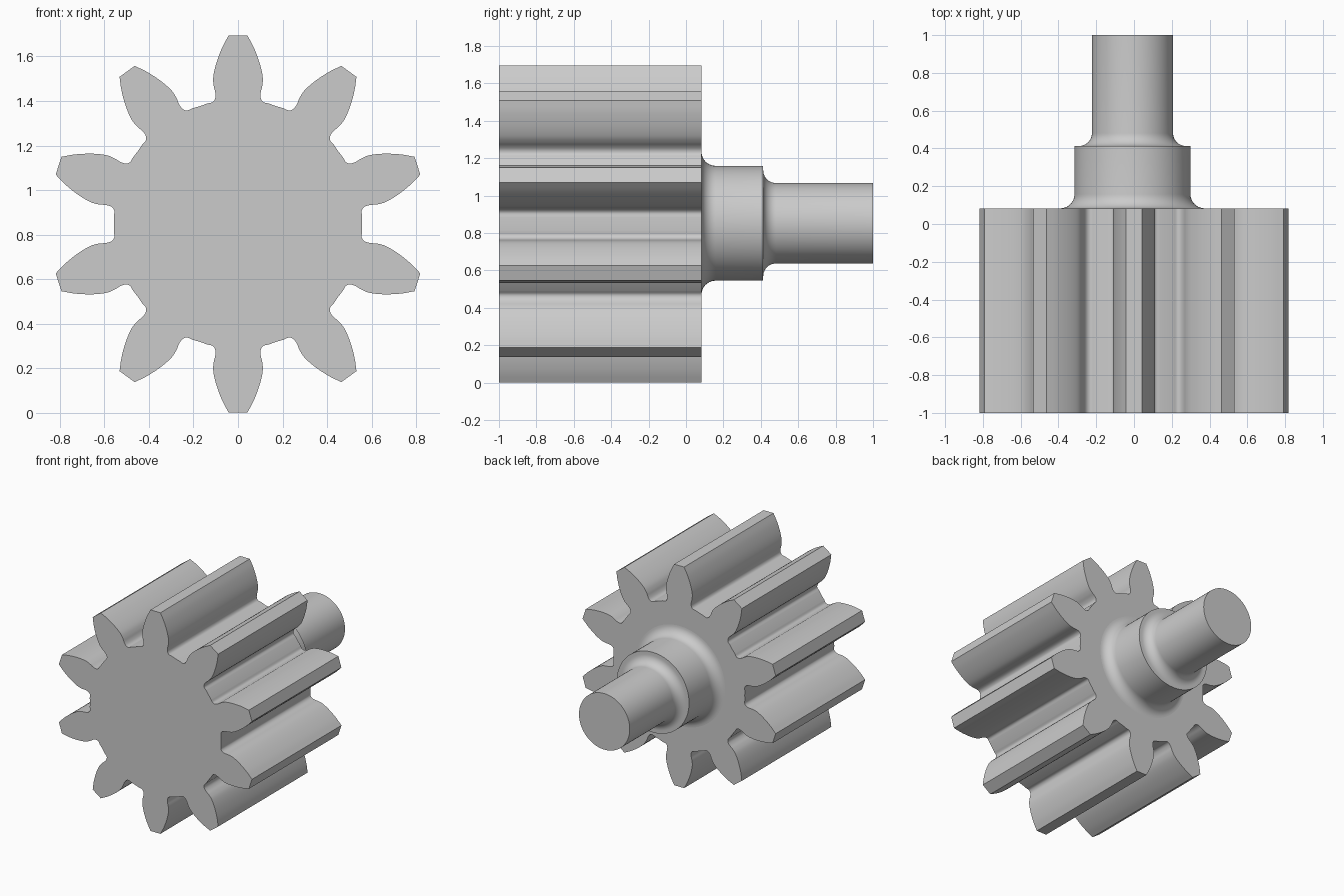
import bpy, bmesh
from math import sin, cos, pi, radians
from mathutils import Vector

cube = bpy.data.objects.get("Cube")
if cube:
    bpy.data.objects.remove(cube, do_unlink=True)

steel = bpy.data.materials.new("grey steel")
steel.use_nodes = True
steel.diffuse_color = (0.6, 0.6, 0.6, 1)
steel.node_tree.nodes["Principled BSDF"].inputs["Base Color"].default_value = (0.6, 0.6, 0.6, 1)

TEETH = 10
CENTRE_Z = 0.848
FRONT, FACE, STEP, END = -1.0, 0.083, 0.413, 1.0


def finish(name, bm):
    bmesh.ops.recalc_face_normals(bm, faces=bm.faces)
    mesh = bpy.data.meshes.new(name)
    bm.to_mesh(mesh)
    bm.free()
    mesh.materials.append(steel)
    obj = bpy.data.objects.new(name, mesh)
    bpy.context.collection.objects.link(obj)
    bpy.ops.object.select_all(action='DESELECT')
    obj.select_set(True)
    bpy.context.view_layer.objects.active = obj
    bpy.ops.object.shade_smooth_by_angle(angle=radians(30))
    return obj


def smooth_curve(points, steps):
    """Catmull-Rom curve through the points."""
    p = [2 * points[0] - points[1]] + points + [2 * points[-1] - points[-2]]
    out = []
    for a, b, c, d in zip(p, p[1:], p[2:], p[3:]):
        for i in range(steps):
            t = i / steps
            out.append(0.5 * (2 * b + (c - a) * t + (2 * a - 5 * b + 4 * c - d) * t ** 2
                              + (3 * b - a - 3 * c + d) * t ** 3))
    return out + [points[-1]]


# Gear: one tooth flank from tip to valley, mirrored and repeated around
flank = [Vector(p) for p in [(0.042, 0.847), (0.072, 0.79), (0.098, 0.72), (0.111, 0.66),
                             (0.109, 0.62), (0.102, 0.59), (0.102, 0.565), (0.114, 0.547),
                             (0.138, 0.541)]]
right = smooth_curve(flank, 4) + [Vector((sin(pi / TEETH), cos(pi / TEETH))) * 0.556]
left = [Vector((-p.x, p.y)) for p in reversed(right)]
tooth = left[1:] + right

bm = bmesh.new()
ring = []
for k in range(TEETH):
    a = 2 * pi * k / TEETH
    for p in tooth:
        ring.append(bm.verts.new((p.x * cos(a) + p.y * sin(a), FRONT,
                                  CENTRE_Z + p.y * cos(a) - p.x * sin(a))))
front = bm.faces.new(ring)
extruded = bmesh.ops.extrude_face_region(bm, geom=[front], use_keep_orig=True)
moved = [g for g in extruded["geom"] if isinstance(g, bmesh.types.BMVert)]
bmesh.ops.translate(bm, verts=moved, vec=(0, FACE - FRONT, 0))
finish("gear", bm)


# Shaft: stepped profile of (radius, y) with a concave fillet at each shoulder
def fillet(radius, y, size, steps=10):
    return [(radius + size * (1 - sin(t)), y + size * (1 - cos(t)))
            for t in (pi / 2 * i / steps for i in range(steps + 1))]


HUB_R, SHAFT_R = 0.307, 0.215
profile = (fillet(HUB_R, FACE, 0.075) + [(HUB_R, STEP)]
           + fillet(SHAFT_R, STEP, 0.068) + [(SHAFT_R, END)])
SIDES = 72
bm = bmesh.new()
rings = [[bm.verts.new((-0.008 + r * cos(2 * pi * i / SIDES), y,
                        CENTRE_Z + 0.004 + r * sin(2 * pi * i / SIDES)))
          for i in range(SIDES)] for r, y in profile]
for lower, upper in zip(rings, rings[1:]):
    for i in range(SIDES):
        j = (i + 1) % SIDES
        bm.faces.new((lower[i], lower[j], upper[j], upper[i]))
bm.faces.new(rings[-1])
finish("stepped_shaft", bm)
